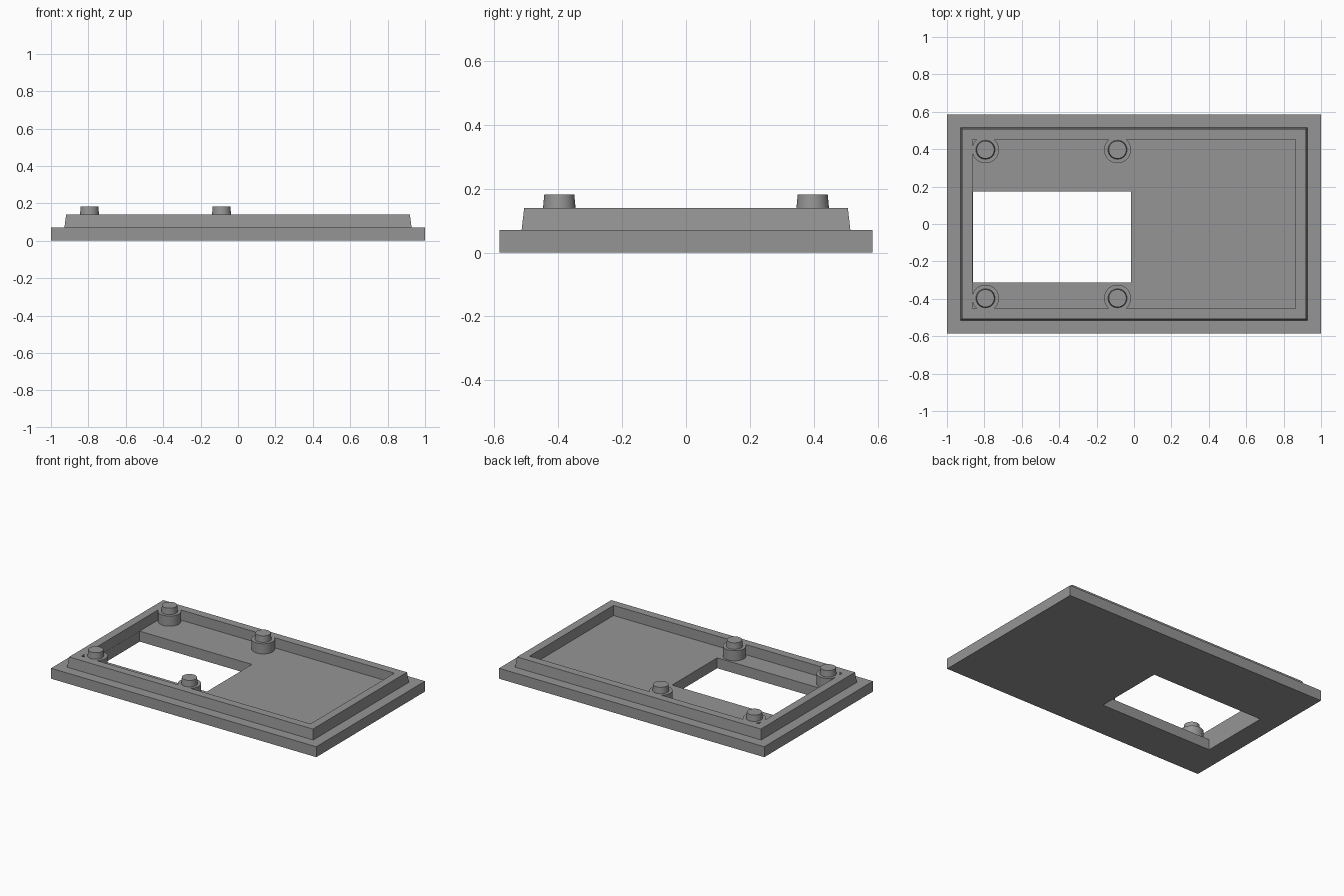
import bpy, bmesh, math

if "Cube" in bpy.data.objects:
    bpy.data.objects.remove(bpy.data.objects["Cube"])

grey = bpy.data.materials.new("mid grey")
grey.diffuse_color = (0.30, 0.30, 0.30, 1)
grey.use_nodes = True
grey.node_tree.nodes["Principled BSDF"].inputs["Base Color"].default_value = grey.diffuse_color


def make_object(name, bm):
    bmesh.ops.recalc_face_normals(bm, faces=bm.faces)
    me = bpy.data.meshes.new(name)
    bm.to_mesh(me)
    bm.free()
    me.materials.append(grey)
    ob = bpy.data.objects.new(name, me)
    bpy.context.collection.objects.link(ob)
    return ob


def bridge(bm, loops):
    for a, b in zip(loops, loops[1:]):
        n = len(a)
        for i in range(n):
            j = (i + 1) % n
            bm.faces.new((a[i], a[j], b[j], b[i]))


# Cover: base plate, tapered raised rim, recessed floor and window, as nested rectangles
def rect(bm, x0, x1, y0, y1, z):
    return [bm.verts.new((x, y, z)) for x, y in ((x0, y0), (x1, y0), (x1, y1), (x0, y1))]


def centred(bm, x, y, z):
    return rect(bm, -x, x, -y, y, z)


BASE, TOP = 0.071, 0.14
window = (-0.862, -0.016, -0.313, 0.173)
bm = bmesh.new()
rings = [
    centred(bm, 1.0, 0.585, 0),
    centred(bm, 1.0, 0.585, BASE),
    centred(bm, 0.928, 0.515, BASE),
    centred(bm, 0.919, 0.507, TOP),
    centred(bm, 0.863, 0.452, TOP),
    centred(bm, 0.863, 0.452, BASE),
    rect(bm, *window, BASE),
    rect(bm, *window, 0),
]
bridge(bm, rings + [rings[0]])
cover = make_object("cover", bm)


# Stepped mounting posts: wide boss with a tapered peg on top
def post(name, x, y, segments=48):
    bm = bmesh.new()
    loops = []
    for r, z in ((0.072, 0.04), (0.072, TOP), (0.051, TOP), (0.047, 0.182)):
        loops.append([bm.verts.new((x + r * math.cos(2 * math.pi * i / segments),
                                    y + r * math.sin(2 * math.pi * i / segments), z))
                      for i in range(segments)])
    bridge(bm, loops)
    bm.faces.new(loops[0])
    bm.faces.new(loops[-1])
    return make_object(name, bm)


# Fuse the posts into the rim and floor
bpy.context.view_layer.objects.active = cover
for x in (-0.794, -0.088):
    for y in (-0.397, 0.397):
        p = post("mounting_post", x, y)
        mod = cover.modifiers.new("fuse", 'BOOLEAN')
        mod.operation = 'UNION'
        mod.solver = 'EXACT'
        mod.object = p
        bpy.ops.object.modifier_apply(modifier=mod.name)
        bpy.data.objects.remove(p)

# Smooth the round posts, keep all corners sharp
cover.select_set(True)
bpy.ops.object.shade_smooth_by_angle(angle=math.radians(30))
